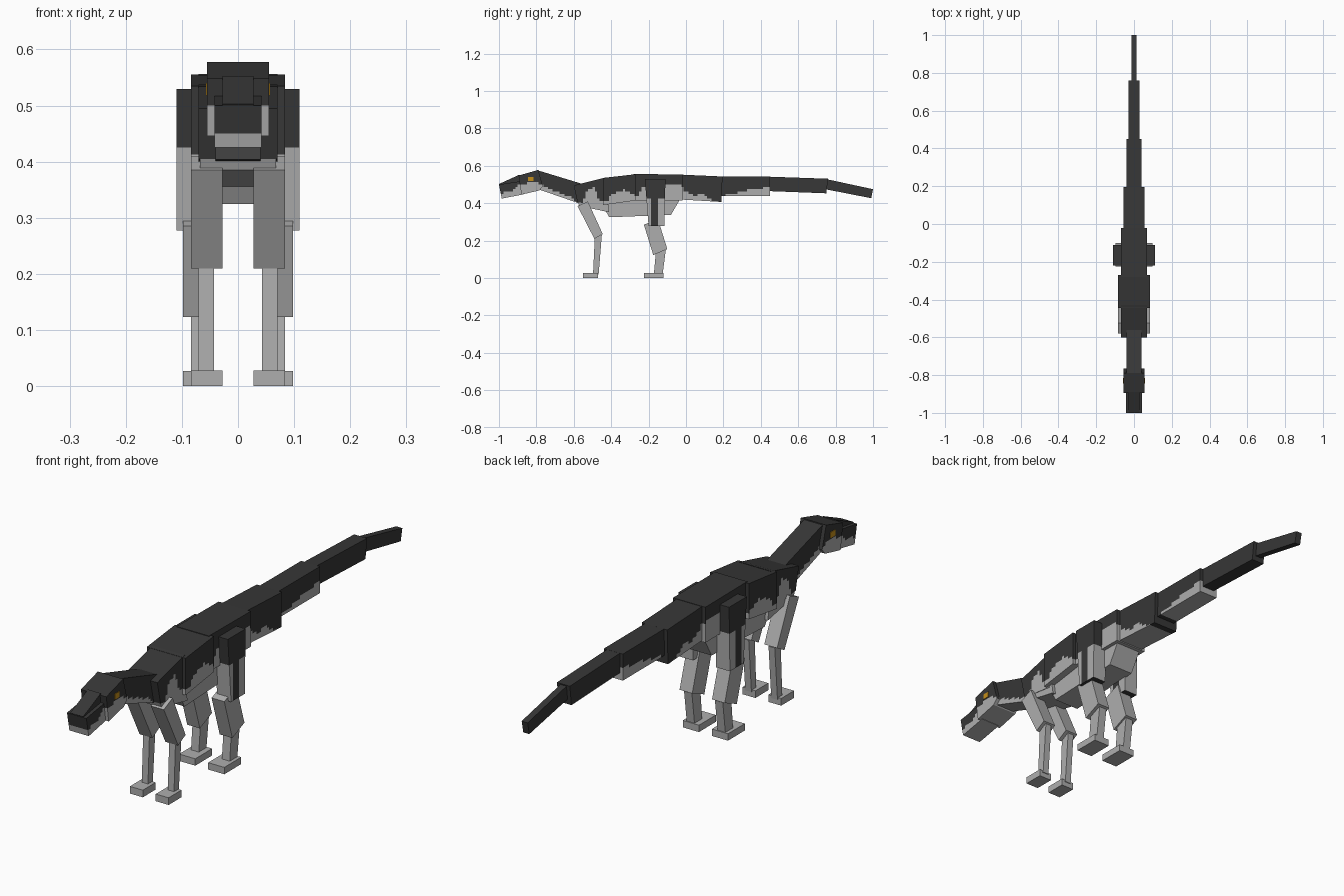
import bpy, bmesh
from mathutils import Vector

if "Cube" in bpy.data.objects:
    bpy.data.objects.remove(bpy.data.objects["Cube"])


def material(name, rgb):
    m = bpy.data.materials.new(name)
    m.diffuse_color = (*rgb, 1)
    m.use_nodes = True
    m.node_tree.nodes["Principled BSDF"].inputs["Base Color"].default_value = m.diffuse_color
    return m


DARK = material("charcoal hide", (0.038, 0.038, 0.038))
LIGHT = material("pale grey hide", (0.42, 0.42, 0.42))
AMBER = material("amber eye", (0.55, 0.27, 0.01))

# height of the dark/pale border along the body: (y, z)
BORDER = [(-1.0, .45), (-.93, .465), (-.89, .50), (-.80, .515), (-.76, .49),
          (-.60, .425), (-.58, .39), (-.55, .40), (-.53, .47), (-.49, .485),
          (-.47, .42), (-.42, .41), (-.40, .45), (-.33, .47), (-.28, .45),
          (-.26, .42), (-.24, .48), (-.20, .50), (-.03, .50), (.0, .46),
          (.05, .44), (.09, .45), (.13, .42), (.19, .40), (.21, .445),
          (.30, .46), (.34, .475), (.45, .485), (.47, .40), (1.0, .40)]


def border(y):
    for (y0, z0), (y1, z1) in zip(BORDER, BORDER[1:]):
        if y <= y1:
            return z0 + (z1 - z0) * (y - y0) / (y1 - y0)
    return BORDER[-1][1]


def body_rule(c, n):
    return 1 if c.z < border(c.y) else 0


def thigh_rule(c, n):
    # dark hip with a dark band running down the outer side
    band = abs(n.x) > .5 and -.19 < c.y < -.145
    return 0 if c.z > .43 or band or n.z < -.8 else 1


def part(name, profile, x0, x1, mats, rule=None, step=.0125):
    """Extrude a side profile of (y, z) points from x0 to x1."""
    bm = bmesh.new()
    a = [bm.verts.new((x0, y, z)) for y, z in profile]
    b = [bm.verts.new((x1, y, z)) for y, z in profile]
    bm.faces.new(a)
    bm.faces.new(b[::-1])
    n = len(profile)
    for i in range(n):
        j = (i + 1) % n
        bm.faces.new((a[j], a[i], b[i], b[j]))
    if rule:
        # cut into small squares so the coat border is stepped
        for axis in (0, 1):
            vals = [p[axis] for p in profile]
            normal = Vector((0, 1, 0)) if axis == 0 else Vector((0, 0, 1))
            k = int(min(vals) // step) + 1
            while k * step < max(vals):
                bmesh.ops.bisect_plane(
                    bm, geom=bm.verts[:] + bm.edges[:] + bm.faces[:],
                    plane_co=normal * (k * step), plane_no=normal)
                k += 1
    bmesh.ops.recalc_face_normals(bm, faces=bm.faces)
    bm.normal_update()
    if rule:
        for f in bm.faces:
            f.material_index = rule(f.calc_center_median(), f.normal)
    me = bpy.data.meshes.new(name)
    bm.to_mesh(me)
    bm.free()
    for m in mats:
        me.materials.append(m)
    ob = bpy.data.objects.new(name, me)
    bpy.context.collection.objects.link(ob)
    return ob


def centre(name, half, profile, mats=(DARK, LIGHT), rule=body_rule):
    part(name, profile, -half, half, mats, rule)


def pair(name, x0, x1, profile, mats=(LIGHT,), rule=None):
    part(name + "_right", profile, x0, x1, mats, rule)
    part(name + "_left", profile, -x1, -x0, mats, rule)


# head and neck
centre("snout", .042, [(-1, .50), (-.87, .52), (-.87, .447), (-.985, .425)])
centre("snout_ridge", .028, [(-1, .503), (-.89, .553), (-.87, .50), (-.98, .48)],
       (DARK,), None)
centre("head", .055, [(-.895, .548), (-.79, .578), (-.765, .49), (-.785, .468), (-.88, .446)])
centre("neck", .040, [(-.79, .575), (-.56, .505), (-.565, .397), (-.79, .475)])
pair("eye", .052, .057, [(-.845, .518), (-.815, .518), (-.815, .54), (-.845, .54)], (AMBER,))

# trunk
centre("shoulders", .070, [(-.60, .495), (-.43, .538), (-.43, .385), (-.58, .405)])
centre("chest", .084, [(-.445, .535), (-.27, .555), (-.27, .415), (-.445, .39)])
centre("hips", .070, [(-.28, .556), (-.02, .554), (-.02, .415), (-.28, .415)])
centre("breast", .068, [(-.58, .41), (-.42, .42), (-.41, .352), (-.57, .385)], (LIGHT,), None)
centre("belly", .055, [(-.45, .41), (-.03, .425), (-.08, .338), (-.41, .325), (-.43, .36)],
       (LIGHT,), None)

# tail, tapering in four blocks
centre("tail_base", .055, [(-.03, .553), (.195, .543), (.19, .407), (-.03, .42)])
centre("tail_middle", .041, [(.18, .543), (.45, .542), (.45, .438), (.18, .438)])
centre("tail_rear", .028, [(.44, .542), (.76, .531), (.75, .453), (.44, .465)], (DARK,), None)
centre("tail_tip", .013, [(.745, .53), (1, .475), (.99, .427), (.745, .475)], (DARK,), None)

# front legs
pair("front_upper_leg", .028, .084, [(-.58, .385), (-.525, .41), (-.445, .235), (-.49, .21)])
pair("front_lower_leg", .043, .070, [(-.487, .23), (-.45, .23), (-.467, .02), (-.497, .02)])
pair("front_foot", .028, .084, [(-.55, 0), (-.47, 0), (-.47, .028), (-.55, .028)])

# hind legs
pair("thigh", .050, .110, [(-.22, .53), (-.11, .53), (-.115, .277), (-.20, .277)],
     (DARK, LIGHT), thigh_rule)
pair("hind_shank", .043, .098, [(-.225, .285), (-.15, .315), (-.10, .155), (-.175, .123)])
pair("hind_ankle", .050, .084, [(-.16, .15), (-.108, .15), (-.125, .02), (-.172, .02)])
pair("hind_foot", .028, .098, [(-.225, 0), (-.12, 0), (-.12, .027), (-.225, .027)])
